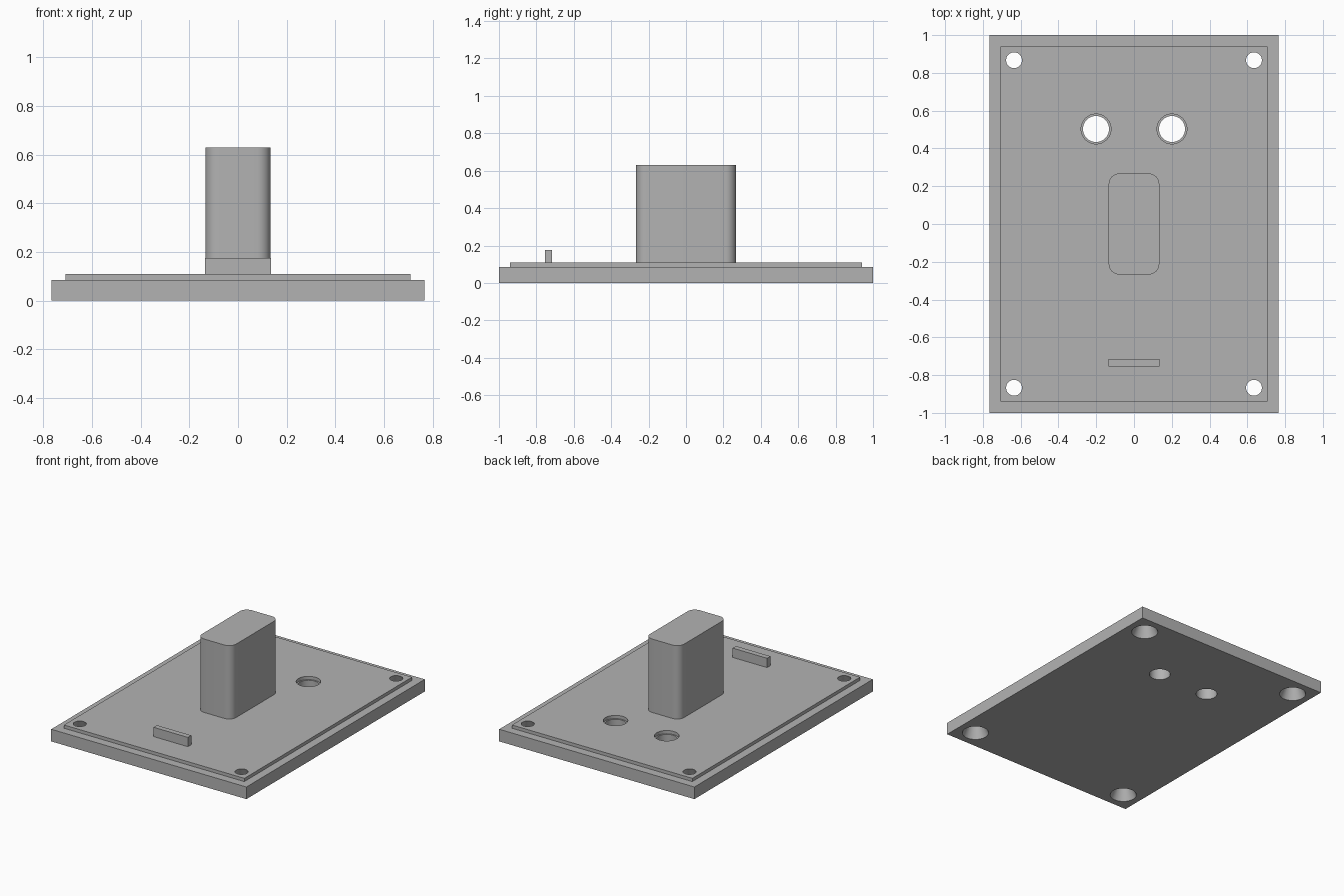
import bpy, bmesh
from mathutils import Matrix

if "Cube" in bpy.data.objects:
    bpy.data.objects.remove(bpy.data.objects["Cube"], do_unlink=True)

BASE_TOP, LID_TOP = 0.086, 0.109

grey = bpy.data.materials.new("plain grey")
grey.use_nodes = True
colour = (0.45, 0.45, 0.45, 1)
grey.diffuse_color = colour
grey.node_tree.nodes["Principled BSDF"].inputs["Base Color"].default_value = colour


def finish(name, bm):
    mesh = bpy.data.meshes.new(name)
    bm.to_mesh(mesh)
    bm.free()
    mesh.materials.append(grey)
    obj = bpy.data.objects.new(name, mesh)
    bpy.context.collection.objects.link(obj)
    return obj


def box(name, half_x, y0, y1, z0, z1, corner=0):
    bm = bmesh.new()
    place = Matrix.Translation((0, (y0 + y1) / 2, (z0 + z1) / 2))
    size = Matrix.Diagonal((2 * half_x, y1 - y0, z1 - z0, 1))
    bmesh.ops.create_cube(bm, size=1, matrix=place @ size)
    if corner:
        upright = [e for e in bm.edges
                   if abs(e.verts[0].co.z - e.verts[1].co.z) > 0.01]
        bmesh.ops.bevel(bm, geom=upright, offset=corner, segments=8,
                        profile=0.5, affect='EDGES')
    return finish(name, bm)


def cutter(x, y, z0, z1, r0, r1):
    bm = bmesh.new()
    bmesh.ops.create_cone(bm, cap_ends=True, segments=48, radius1=r0, radius2=r1,
                          depth=z1 - z0,
                          matrix=Matrix.Translation((x, y, (z0 + z1) / 2)))
    return finish("hole_cutter", bm)


def smooth(obj):
    bpy.ops.object.select_all(action='DESELECT')
    obj.select_set(True)
    bpy.context.view_layer.objects.active = obj
    bpy.ops.object.shade_smooth_by_angle(angle=0.6)


def combine(target, tool, operation):
    bpy.context.view_layer.objects.active = target
    mod = target.modifiers.new(operation, 'BOOLEAN')
    mod.operation = operation
    mod.solver = 'EXACT'
    mod.object = tool
    bpy.ops.object.modifier_apply(modifier=mod.name)
    bpy.data.objects.remove(tool, do_unlink=True)


# Stepped plate: broad base with a raised inner panel
plate = box("stepped_plate", 0.766, -1, 1, 0, BASE_TOP)
combine(plate, box("raised_panel", 0.708, -0.94, 0.94, 0.04, LID_TOP), 'UNION')

for side in (-1, 1):
    # Tapered screw holes in the corners, wide at the underside
    for end in (-1, 1):
        flare = 0.044 / LID_TOP * 0.02
        combine(plate, cutter(side * 0.635, end * 0.867, -0.02, LID_TOP + 0.02,
                              0.086 + flare, 0.042 - flare), 'DIFFERENCE')
    # Pair of stepped round holes
    combine(plate, cutter(side * 0.201, 0.503, -0.05, 0.2, 0.069, 0.069), 'DIFFERENCE')
    combine(plate, cutter(side * 0.201, 0.503, BASE_TOP, 0.2, 0.079, 0.079), 'DIFFERENCE')
smooth(plate)

# Tall central block with rounded upright edges
smooth(box("central_block", 0.134, -0.267, 0.267, LID_TOP, 0.63, corner=0.055))

# Small upright tab near the front
box("front_tab", 0.135, -0.754, -0.716, LID_TOP, 0.175)
